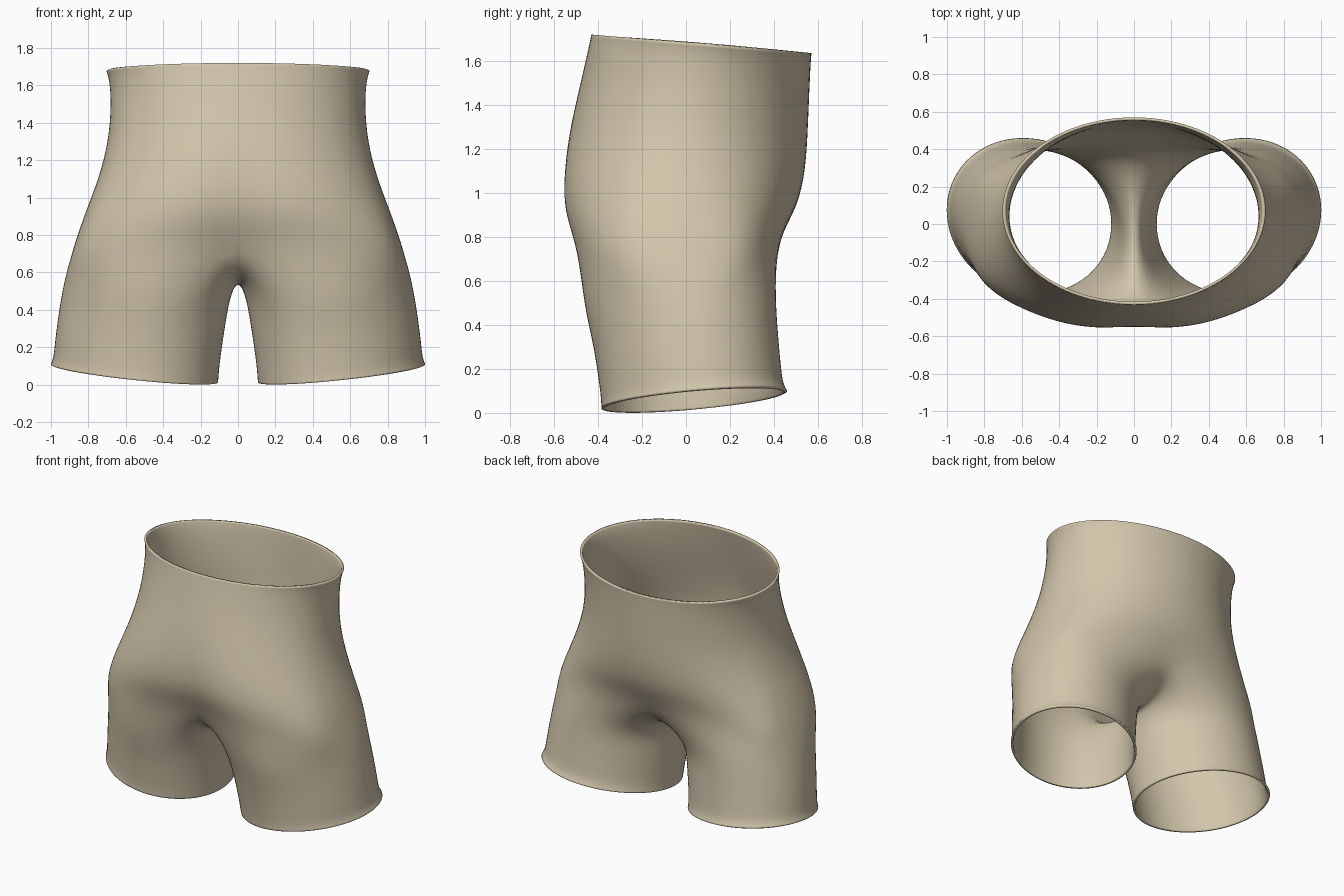
import bpy, math

if "Cube" in bpy.data.objects:
    bpy.data.objects.remove(bpy.data.objects["Cube"])

ARC, INNER = 12, 6          # segments round the outside, and along the inside leg
verts, faces = [], []


def add(points):
    start = len(verts)
    verts.extend(points)
    return list(range(start, start + len(points)))


def torso_ring(X, zs, yf, zf, yb, zb, cleft_f=0.0, cleft_b=0.0, ef=1.0, eb=1.0, w=0.17):
    """Half ring from centre front, round the side, to centre back."""
    pts, mid, half = [], (yf + yb) / 2, (yb - yf) / 2 * 1.008
    for k in range(ARC + 1):
        t = math.pi * k / ARC
        c, s = math.cos(t), math.sin(t)
        x = 0.0 if k in (0, ARC) else X * 1.01 * s
        y = mid - half * math.copysign(abs(c) ** (ef if c > 0 else eb), c)
        dent = math.exp(-(x / w) ** 2)
        y += cleft_f * dent if c > 0 else -cleft_b * dent
        z = zs + (zf - zb) / 2 * c + ((zf + zb) / 2 - zs) * c * c
        pts.append((x, y, z))
    return add(pts)


def leg_ring(xi, xo, yf, yb, zc):
    """Full tilted ring, starting at the inner front corner."""
    pts, n = [], ARC + INNER
    cx, cy = (xi + xo) / 2, (yf + yb) / 2
    rx, ry = (xo - xi) / 2 * 1.02, (yb - yf) / 2 * 1.02
    for k in range(n):
        a = math.radians(-120 + 360 * k / n)
        x = cx + rx * math.cos(a) + 0.04 * math.sin(a)
        y = cy + ry * math.sin(a)
        pts.append((x, y, zc + 0.1 * (x - cx) + 0.085 * (y - cy)))
    return add(pts)


def bridge(upper, lower, closed):
    n = len(upper)
    for k in range(n if closed else n - 1):
        j = (k + 1) % n
        faces.append((upper[k], lower[k], lower[j], upper[j]))


# Waist down to the fork of the legs
torso = [torso_ring(*r) for r in (
    (0.705, 1.677, -0.432, 1.72, 0.572, 1.635),
    (0.688, 1.63, -0.442, 1.67, 0.568, 1.59),
    (0.678, 1.50, -0.48, 1.50, 0.562, 1.46),
    (0.693, 1.30, -0.535, 1.30, 0.555, 1.28, 0.01, 0, 0.95),
    (0.745, 1.10, -0.582, 1.10, 0.545, 1.11, 0.035, 0, 0.86, 0.92),
    (0.825, 0.90, -0.588, 0.91, 0.510, 0.94, 0.055, 0, 0.75, 0.75),
    (0.885, 0.72, -0.53, 0.75, 0.432, 0.79, 0.10, 0.02, 0.62, 0.45, 0.21),
)]
for a, b in zip(torso, torso[1:]):
    bridge(a, b, False)

# Crotch seam closes the last half ring into a leg loop
seam = add([(0, y, z) for y, z in
            ((0.33, 0.68), (0.20, 0.60), (0.04, 0.562), (-0.13, 0.565), (-0.29, 0.63))])

# Leg down to the flared hem
loops = [torso[-1] + seam] + [leg_ring(*r) for r in (
    (0.045, 0.925, -0.462, 0.405, 0.52),
    (0.073, 0.955, -0.420, 0.415, 0.35),
    (0.098, 0.977, -0.395, 0.430, 0.18),
    (0.106, 0.984, -0.385, 0.440, 0.095),
    (0.108, 1.000, -0.385, 0.460, 0.060),
)]
for a, b in zip(loops, loops[1:]):
    bridge(a, b, True)

mesh = bpy.data.meshes.new("shorts")
mesh.from_pydata(verts, [], faces)
mesh.polygons.foreach_set("use_smooth", [True] * len(mesh.polygons))
shorts = bpy.data.objects.new("shorts", mesh)
bpy.context.collection.objects.link(shorts)

# Cloth colour
cloth = bpy.data.materials.new("tan_cloth")
cloth.diffuse_color = (0.65, 0.565, 0.41, 1)
cloth.use_nodes = True
cloth.node_tree.nodes["Principled BSDF"].inputs["Base Color"].default_value = cloth.diffuse_color
mesh.materials.append(cloth)

# Second half, smoothing and cloth thickness
mirror = shorts.modifiers.new("mirror", 'MIRROR')
mirror.use_clip = True
mirror.merge_threshold = 0.001
smooth = shorts.modifiers.new("smooth", 'SUBSURF')
smooth.levels = smooth.render_levels = 2
thick = shorts.modifiers.new("thickness", 'SOLIDIFY')
thick.thickness = 0.015
thick.offset = -1
